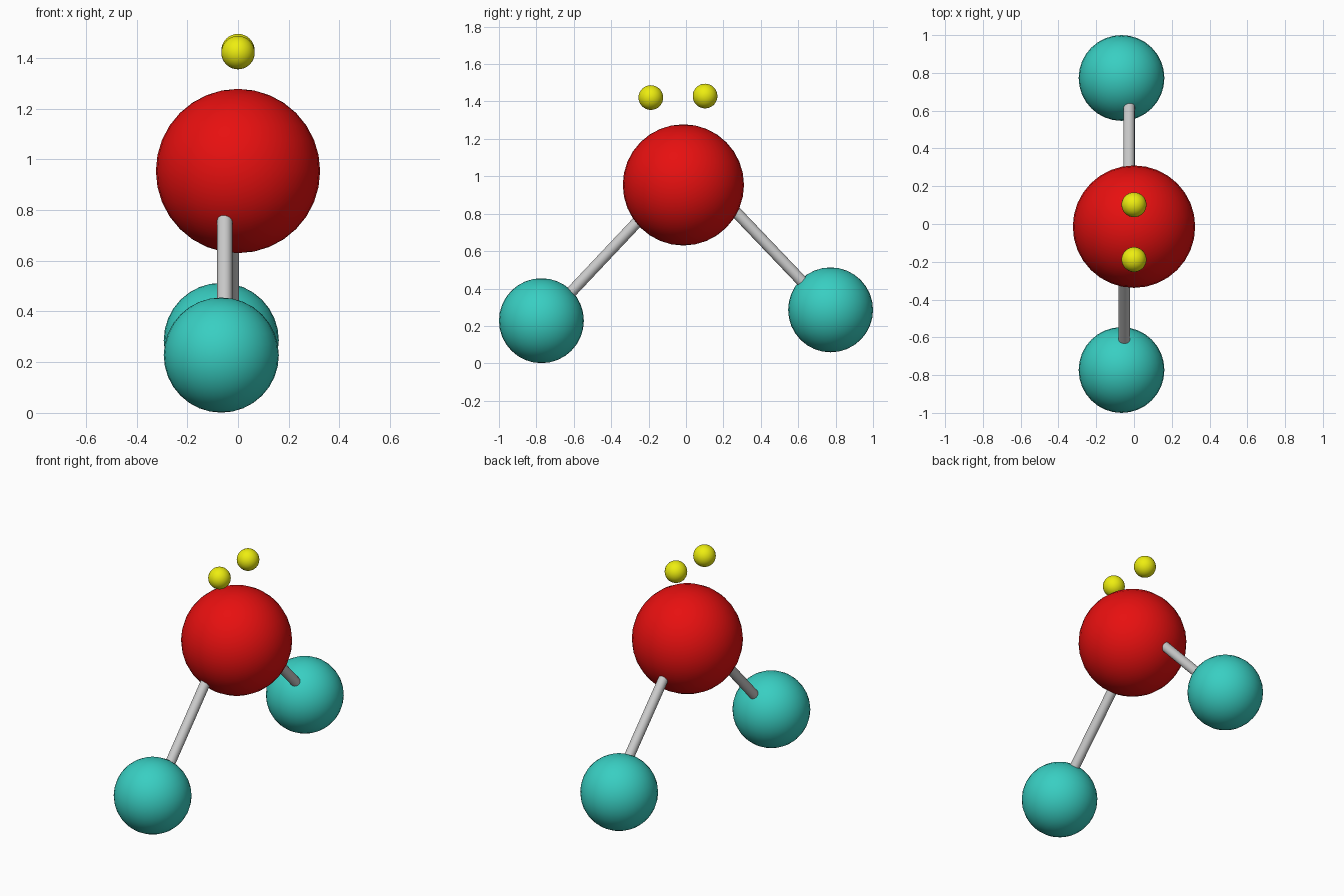
import bpy
from mathutils import Vector

if "Cube" in bpy.data.objects:
    bpy.data.objects.remove(bpy.data.objects["Cube"])


def material(name, color):
    m = bpy.data.materials.new(name)
    m.diffuse_color = (*color, 1)
    m.use_nodes = True
    m.node_tree.nodes["Principled BSDF"].inputs["Base Color"].default_value = m.diffuse_color
    return m


red = material("red", (0.8, 0.005, 0.005))
teal = material("teal", (0.04, 0.62, 0.54))
yellow = material("yellow", (0.85, 0.85, 0.005))


def ball(name, center, radius, mat):
    bpy.ops.mesh.primitive_uv_sphere_add(segments=32, ring_count=16, radius=radius, location=center)
    ob = bpy.context.object
    ob.name = name
    ob.data.materials.append(mat)
    bpy.ops.object.shade_smooth()


def rod(name, start, end, radius=0.03):
    a, b = Vector(start), Vector(end)
    d = b - a
    bpy.ops.mesh.primitive_cylinder_add(vertices=32, radius=radius, depth=d.length, location=(a + b) / 2)
    ob = bpy.context.object
    ob.name = name
    ob.rotation_mode = 'QUATERNION'
    ob.rotation_quaternion = d.to_track_quat('Z', 'Y')
    bpy.ops.object.shade_smooth_by_angle()


# central atom
ball("central_atom", (0, -0.014, 0.954), 0.324, red)

# two outer atoms
ball("outer_atom_front", (-0.066, -0.773, 0.228), 0.227, teal)
ball("outer_atom_back", (-0.066, 0.773, 0.286), 0.227, teal)

# electron pair above the central atom
ball("electron_front", (0, -0.188, 1.421), 0.066, yellow)
ball("electron_back", (0, 0.102, 1.429), 0.066, yellow)

# bonds, sunk into the atoms at both ends
rod("bond_front", (-0.052, -0.20, 0.82), (-0.052, -0.68, 0.311))
rod("bond_back", (-0.026, 0.20, 0.879), (-0.026, 0.68, 0.376))
